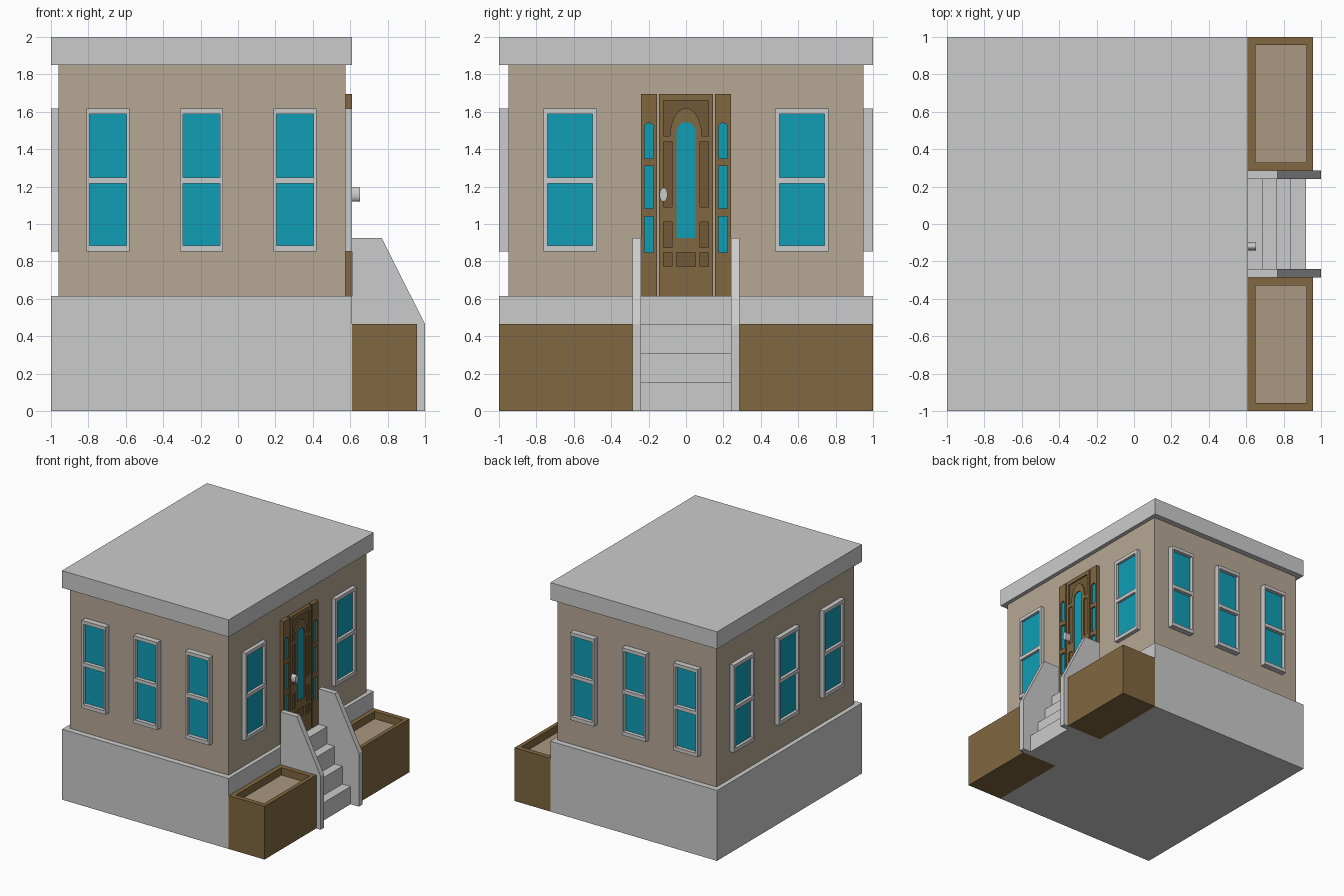
import bpy, bmesh
from math import pi, cos, sin
from mathutils import Matrix, Vector

if "Cube" in bpy.data.objects:
    bpy.data.objects.remove(bpy.data.objects["Cube"])


def material(name, rgb):
    m = bpy.data.materials.new(name)
    m.diffuse_color = (*rgb, 1)
    m.use_nodes = True
    m.node_tree.nodes["Principled BSDF"].inputs["Base Color"].default_value = m.diffuse_color
    return m


TAN = material("tan_wall", (0.47, 0.39, 0.30))
BROWN = material("brown_wood", (0.22, 0.135, 0.052))
DARK = material("dark_wood", (0.165, 0.10, 0.038))
SOIL = material("soil", (0.40, 0.31, 0.22))
TEAL = material("teal_glass", (0.005, 0.34, 0.46))

X, Y, Z = Vector((1, 0, 0)), Vector((0, 1, 0)), Vector((0, 0, 1))


def rect(u0, u1, v0, v1):
    return [(u0, v0), (u1, v0), (u1, v1), (u0, v1)]


def arc(cu, cv, ru, rv, n=12):
    """Half ellipse from right to left."""
    return [(cu + ru * cos(pi * i / n), cv + rv * sin(pi * i / n)) for i in range(n + 1)]


def arch(cu, r, v0, v1):
    return [(cu - r, v0), (cu + r, v0)] + arc(cu, v1 - r, r, r)


def plate(name, loops, u, v, origin, depth, mat=None):
    """Extrude an outline with holes along u x v, starting at origin."""
    cu = bpy.data.curves.new(name, 'CURVE')
    cu.dimensions, cu.fill_mode, cu.extrude = '2D', 'BOTH', depth / 2
    for loop in loops:
        s = cu.splines.new('POLY')
        s.points.add(len(loop) - 1)
        for p, (a, b) in zip(s.points, loop):
            p.co = (a, b, 0, 1)
        s.use_cyclic_u = True
    tmp = bpy.data.objects.new(name + "_outline", cu)
    bpy.context.collection.objects.link(tmp)
    dg = bpy.context.evaluated_depsgraph_get()
    me = bpy.data.meshes.new_from_object(tmp.evaluated_get(dg))
    bpy.data.objects.remove(tmp)
    w = u.cross(v)
    o = Vector(origin) + w * depth / 2
    bm = bmesh.new()
    bm.from_mesh(me)
    bmesh.ops.remove_doubles(bm, verts=bm.verts, dist=1e-5)
    bm.transform(Matrix((u, v, w)).transposed().to_4x4())
    bmesh.ops.translate(bm, verts=bm.verts, vec=o)
    bmesh.ops.recalc_face_normals(bm, faces=bm.faces)
    for f in bm.faces:
        f.smooth = False
    bm.to_mesh(me)
    bm.free()
    me.materials.clear()
    if mat:
        me.materials.append(mat)
    ob = bpy.data.objects.new(name, me)
    bpy.context.collection.objects.link(ob)
    return ob


def box(name, x0, x1, y0, y1, z0, z1, mat=None):
    me = bpy.data.meshes.new(name)
    bm = bmesh.new()
    bmesh.ops.create_cube(bm, size=1)
    for p in bm.verts:
        p.co = ((x0, x1)[p.co.x > 0], (y0, y1)[p.co.y > 0], (z0, z1)[p.co.z > 0])
    bm.to_mesh(me)
    bm.free()
    if mat:
        me.materials.append(mat)
    ob = bpy.data.objects.new(name, me)
    bpy.context.collection.objects.link(ob)
    return ob


# Main building
box("foundation", -1, 0.61, -1, 1, 0, 0.615)
box("walls", -0.96, 0.575, -0.95, 0.95, 0.615, 1.85, TAN)
box("roof_slab", -1, 0.61, -1, 1, 1.85, 2)


# Sash windows: frame with two openings and a recessed pane
def window(side, u, origin, c, half, depth, rim):
    g = half - rim
    low, high = rect(c - g, c + g, 0.885, 1.217), rect(c - g, c + g, 1.249, 1.587)
    plate(side + "_window_frame", [rect(c - half, c + half, 0.853, 1.617), low, high],
          u, Z, origin, depth)
    for pane in (low, high):
        plate(side + "_window_glass", [pane], u, Z, origin, depth * 0.35, TEAL)


for c in (-0.695, -0.195, 0.305):
    window("front", X, (0, -0.95, 0), c, 0.115, 0.05, 0.016)
    window("back", -X, (0, 0.95, 0), -c, 0.115, 0.05, 0.016)
for c in (-0.62, 0, 0.62):
    window("left", -Y, (-0.96, 0, 0), c, 0.143, 0.04, 0.022)
    if c:
        window("right", Y, (0.575, 0, 0), c, 0.143, 0.035, 0.022)

# Door: dark recessed slab behind a frame with panel openings
glass = arch(0, 0.05, 0.925, 1.545)
holes = [glass,
         [(-0.12, 1.47), (-0.12, 1.66), (0.12, 1.66), (0.12, 1.47)] + arc(0, 1.47, 0.085, 0.15),
         rect(-0.05, 0.05, 0.772, 0.847)]
for a, b in ((-0.12, -0.075), (0.075, 0.12)):
    holes += [rect(a, b, z0, z1) for z0, z1 in ((1.09, 1.44), (0.875, 1.01), (0.772, 0.847))]
wall = (0.575, 0, 0)
plate("door_slab", [rect(-0.145, 0.145, 0.615, 1.695)], Y, Z, wall, 0.025, DARK)
plate("door_face", [rect(-0.145, 0.145, 0.615, 1.695)] + holes, Y, Z, (0.6, 0, 0), 0.01, BROWN)
plate("door_glass", [glass], Y, Z, wall, 0.028, TEAL)

# Sidelights either side of the door
for s in (-1, 1):
    c = s * 0.198
    panes = [arch(c, 0.025, 1.35, 1.54), rect(c - 0.025, c + 0.025, 1.083, 1.31),
             rect(c - 0.025, c + 0.025, 0.847, 1.04)]
    plate("sidelight_frame", [rect(c - 0.042, c + 0.042, 0.615, 1.695)] + panes,
          Y, Z, wall, 0.035, BROWN)
    for p in panes:
        plate("sidelight_glass", [p], Y, Z, wall, 0.02, TEAL)

# Oval door knob
top, low = arc(-0.12, 1.157, 0.021, 0.037), arc(-0.12, 1.157, -0.021, -0.037)
plate("door_knob", [top[:-1] + low[:-1]], Y, Z, (0.605, 0, 0), 0.048)

# Steps and sloping side walls
steps = [(0.61, 0), (0.92, 0), (0.92, 0.155), (0.84, 0.155), (0.84, 0.31), (0.765, 0.31),
         (0.765, 0.465), (0.69, 0.465), (0.69, 0.615), (0.61, 0.615)]
plate("steps", [steps], X, Z, (0, 0.24, 0), 0.48)
cheek = [(0.61, 0), (1, 0), (1, 0.465), (0.768, 0.925), (0.61, 0.925)]
for y in (-0.24, 0.287):
    plate("stair_side_wall", [cheek], X, Z, (0, y, 0), 0.047)

# Planters
for y0, y1 in ((-1, -0.287), (0.287, 1)):
    inner = (0.65, 0.923, y0 + 0.043, y1 - 0.043)
    plate("planter_walls", [rect(0.61, 0.957, y0, y1), rect(*inner)], X, Y, (0, 0, 0), 0.465, BROWN)
    box("planter_floor", *inner, 0, 0.05, BROWN)
    box("planter_soil", *inner, 0.05, 0.40, SOIL)
